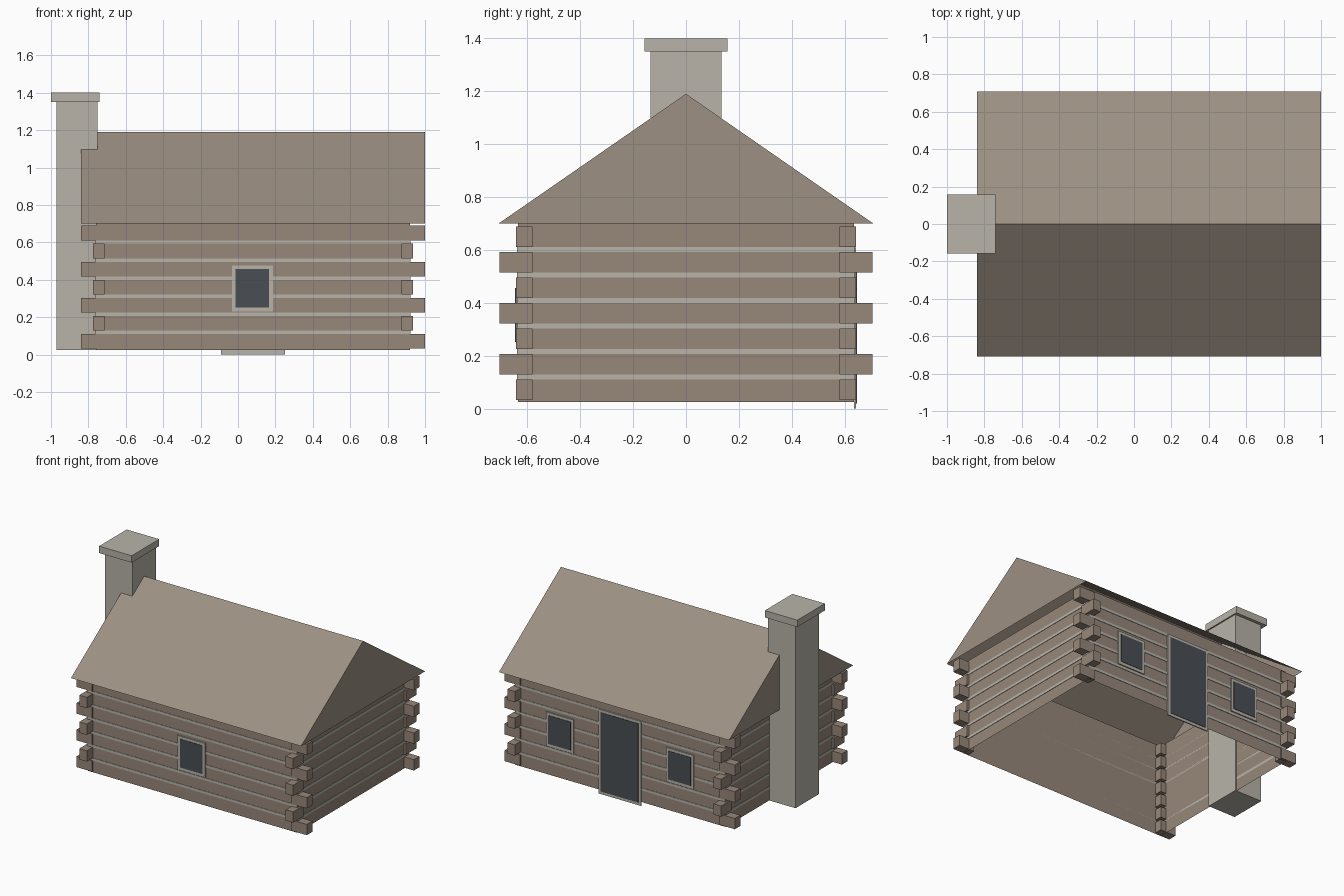
import bpy, bmesh

cube = bpy.data.objects.get("Cube")
if cube:
    bpy.data.objects.remove(cube, do_unlink=True)


def material(name, rgb):
    lin = [((c / 255 + 0.055) / 1.055) ** 2.4 for c in rgb] + [1]
    m = bpy.data.materials.new(name)
    m.use_nodes = True
    m.diffuse_color = lin
    m.node_tree.nodes["Principled BSDF"].inputs["Base Color"].default_value = lin
    return m


ROOF = material("roof brown", (157, 144, 131))
LOG = material("log brown", (151, 135, 122))
STONE = material("pale stone", (184, 180, 170))
GLASS = material("dark glass", (74, 78, 84))


def add_object(name, bm, mat):
    mesh = bpy.data.meshes.new(name)
    bm.to_mesh(mesh)
    bm.free()
    mesh.materials.append(mat)
    ob = bpy.data.objects.new(name, mesh)
    bpy.context.collection.objects.link(ob)
    return ob


def boxes(name, mat, spans, open_ends=False):
    """Boxes given as (x0, x1), (y0, y1), (z0, z1); optionally open at top and bottom."""
    bm = bmesh.new()
    for span in spans:
        verts = bmesh.ops.create_cube(bm, size=1)["verts"]
        for v in verts:
            for i, (lo, hi) in enumerate(span):
                v.co[i] = hi if v.co[i] > 0 else lo
    if open_ends:
        bm.normal_update()
        ends = [f for f in bm.faces if abs(f.normal.z) > 0.9]
        bmesh.ops.delete(bm, geom=ends, context='FACES_ONLY')
    return add_object(name, bm, mat)


# Main dimensions
MID = 0.08            # centre of the house along x
HALF_X, HALF_Y = 0.84, 0.635
BASE, EAVE, RIDGE = 0.025, 0.70, 1.19
FIRST, PITCH, LOG_H = 0.032, 0.0965, 0.078
COURSES = 7

# Wall shell, open below and above
boxes("log_walls", LOG, [((MID - HALF_X, MID + HALF_X), (-HALF_Y, HALF_Y),
                          (BASE, EAVE))], open_ends=True)

# Chinking between the courses, as thin plates on all four walls
chinks = []
for i in range(COURSES - 1):
    z = (FIRST + i * PITCH + LOG_H, FIRST + (i + 1) * PITCH)
    for s in (-1, 1):
        chinks.append(((MID - HALF_X, MID + HALF_X),
                       sorted((s * HALF_Y, s * (HALF_Y + 0.003))), z))
        chinks.append((sorted((MID + s * HALF_X, MID + s * (HALF_X + 0.003))),
                       (-HALF_Y, HALF_Y), z))
boxes("chinking", STONE, chinks)

# Interlocking log ends, alternating direction on each course
ends = []
for i in range(COURSES):
    z = (FIRST + i * PITCH, FIRST + i * PITCH + LOG_H)
    out_x, out_y = (0.92, 0.643) if i % 2 == 0 else (0.855, 0.705)
    for sx in (-1, 1):
        for sy in (-1, 1):
            ends.append((sorted((MID + sx * 0.795, MID + sx * out_x)),
                         sorted((sy * 0.58, sy * out_y)), z))
boxes("log_ends", LOG, ends)

# Roof shell: two slopes and two gables, open below
bm = bmesh.new()
gables = [[bm.verts.new((x, y, z)) for y, z in
           ((-0.708, EAVE), (0.708, EAVE), (0, RIDGE))]
          for x in (MID - 0.92, MID + 0.92)]
a, b = gables
bm.faces.new(a)
bm.faces.new(b)
for i, j in ((0, 2), (2, 1)):
    bm.faces.new((a[i], b[i], b[j], a[j]))
bmesh.ops.recalc_face_normals(bm, faces=bm.faces)
add_object("roof", bm, ROOF)

# Chimney and its cap
boxes("chimney", STONE, [((-0.97, -0.75), (-0.135, 0.135), (BASE, 1.35))])
boxes("chimney_cap", STONE, [((-1.0, -0.74), (-0.157, 0.157), (1.35, 1.40))])


# Door and windows: a pale frame plate with a dark pane on it
def opening(name, x, width, z0, z1, side, sill):
    y = side * HALF_Y
    boxes(name + "_frame", STONE, [((x - width / 2, x + width / 2),
                                    sorted((y, y + side * 0.008)), (z0, z1))])
    inner = width / 2 - 0.02
    boxes(name + "_pane", GLASS, [((x - inner, x + inner),
                                   sorted((y, y + side * 0.011)),
                                   (z0 + sill, z1 - 0.02))])


opening("front_window", MID - 0.003, 0.22, 0.23, 0.477, -1, 0.022)
opening("back_window_left", MID + 0.48, 0.22, 0.23, 0.477, 1, 0.022)
opening("back_window_right", MID - 0.48, 0.22, 0.23, 0.477, 1, 0.022)
opening("back_door", MID, 0.34, 0.0, 0.61, 1, 0.02)
